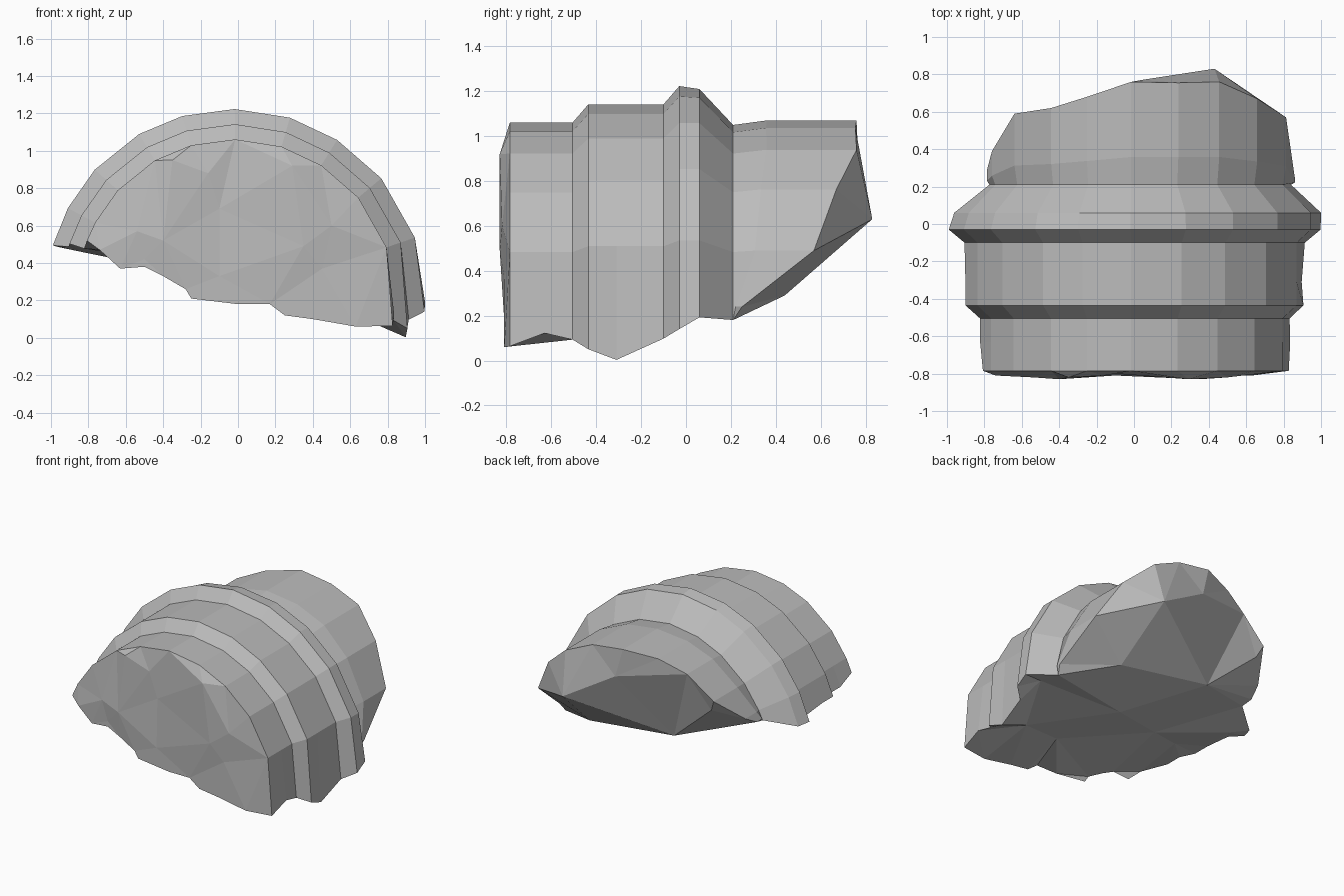
import bpy, bmesh
from math import sin, cos, radians
from mathutils import Vector
from mathutils.geometry import delaunay_2d_cdt

cube = bpy.data.objects.get("Cube")
if cube:
    bpy.data.objects.remove(cube)

AXIS_Z = 0.21

# Moulded profile: y, radius, broken end angle on +x, broken end angle on -x
PROFILE = [
    (-.785, .84, -10, 159), (-.63, .84, -6, 162), (-.505, .84, -8, 162),
    (-.435, .92, -10, 162), (-.31, .92, -13, 162), (-.10, .92, -7, 163),
    (-.03, 1.0, -4, 164), (.06, 1.0, -1, 164), (.21, .84, -2, 157),
]
# Facet angles and the y where the broken back edge crosses each one
ANGLES = [19, 40, 58, 74, 91, 107, 121, 138, 152]
BACK_Y = [.25, .57, .67, .76, .755, .76, .68, .62, .59, .39, .29]

# Chipped lower edge of the front face: x, z
FRONT_EDGE = [(.63, .06), (.4, .1), (.25, .12), (.17, .18), (0, .18), (-.25, .21),
              (-.28, .26), (-.4, .33), (-.5, .38), (-.63, .37), (-.74, .47)]
# Shallow relief on the front face
FRONT_RELIEF = [(-.35, -.82, .95), (-.16, -.81, .88), (.29, -.83, .92), (-.1, -.80, .69),
                (-.54, -.82, .57), (.5, -.82, .6), (-.4, -.83, .52), (.35, -.83, .49),
                (-.5, -.81, .42), (-.1, -.81, .33), (.45, -.81, .37)]
# Peaks of the fractured underside and back
FRACTURE = [(.18, .07, .2), (.48, .44, .29), (-.24, .48, .385), (.43, .83, .63),
            (.04, .77, .86), (-.6, .56, .7), (-.35, -.2, .36), (-.84, -.02, .46),
            (-.65, -.35, .45), (.3, -.45, .18), (.65, -.35, .11), (.86, .05, .2)]

bm = bmesh.new()


def ring_point(y, radius, angle):
    # The moulding swells slightly towards its -x end, except on the back slope
    if y < .05:
        radius *= 1 + .03 * min(1, max(0, (angle - 60) / 70))
    a = radians(angle)
    return bm.verts.new((radius * cos(a), y, AXIS_Z + radius * sin(a)))


def cap(loop, inner, flatten):
    """Triangulate a boundary loop with extra points inside it."""
    verts = loop + [bm.verts.new(p) for p in inner]
    flat = [flatten(v.co) for v in verts]
    _, _, tris, origin, _, _ = delaunay_2d_cdt(
        flat, [], [list(range(len(loop)))], 1, 1e-5)
    for tri in tris:
        corners = [verts[origin[i][0]] for i in tri if origin[i]]
        if len(corners) == 3:
            bm.faces.new(corners)


# Moulded outer shell
rings = [[ring_point(y, r, a) for a in [start] + ANGLES + [end]]
         for y, r, start, end in PROFILE]
back_angles = [2] + ANGLES + [156]
for t, radius in ((.27, .86), (1, .86)):
    rings.append([ring_point(.21 + (y - .21) * t, radius, a)
                  for a, y in zip(back_angles, BACK_Y)])
for near, far in zip(rings, rings[1:]):
    for i in range(len(near) - 1):
        bm.faces.new((near[i], near[i + 1], far[i + 1], far[i]))

# Front face
chips = [bm.verts.new((x, -.81, z)) for x, z in FRONT_EDGE]
cap(rings[0] + chips[::-1], FRONT_RELIEF, lambda p: Vector((p.x, p.z)))

# Fractured underside and back
right_edge = [ring[0] for ring in rings]
left_edge = [ring[-1] for ring in rings]
loop = right_edge + rings[-1][1:-1] + left_edge[::-1] + chips[::-1]
cap(loop, FRACTURE, lambda p: Vector((p.x, p.y + p.z)))

bmesh.ops.recalc_face_normals(bm, faces=bm.faces)
mesh = bpy.data.meshes.new("column_fragment")
bm.to_mesh(mesh)
bm.free()

# Plain stone
stone = bpy.data.materials.new("grey_stone")
stone.use_nodes = True
colour = (.5, .5, .5, 1)
stone.diffuse_color = colour
stone.node_tree.nodes["Principled BSDF"].inputs["Base Color"].default_value = colour
mesh.materials.append(stone)

fragment = bpy.data.objects.new("column_fragment", mesh)
bpy.context.collection.objects.link(fragment)
